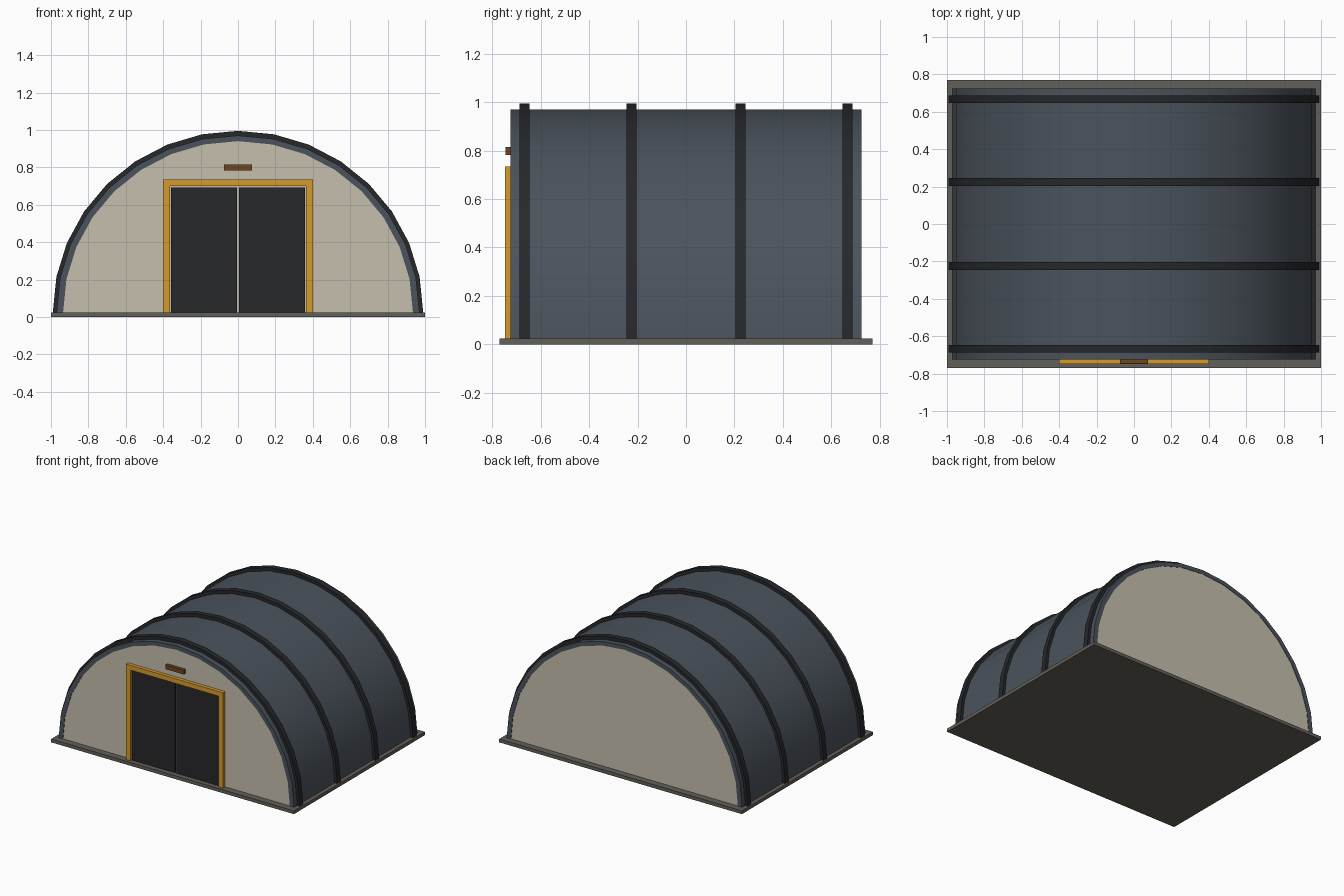
import bpy, bmesh, math

if "Cube" in bpy.data.objects:
    bpy.data.objects.remove(bpy.data.objects["Cube"])

BASE = 0.025      # top of the slab, springing line of the arches
SEGS = 16         # facets around each half arch


def material(name, rgb):
    m = bpy.data.materials.new(name)
    m.diffuse_color = (*rgb, 1)
    m.use_nodes = True
    m.node_tree.nodes["Principled BSDF"].inputs["Base Color"].default_value = m.diffuse_color
    return m


STEEL = material("blue_grey_steel", (0.07, 0.086, 0.107))
DARK = material("dark_steel", (0.02, 0.021, 0.024))
WALL = material("cream_wall", (0.56, 0.52, 0.42))
GOLD = material("yellow_paint", (0.67, 0.33, 0.025))
BROWN = material("brown_sign", (0.156, 0.058, 0.014))
STONE = material("concrete", (0.122, 0.115, 0.10))


def finish(name, bm, mat, smooth=False):
    bmesh.ops.recalc_face_normals(bm, faces=bm.faces)
    me = bpy.data.meshes.new(name)
    bm.to_mesh(me)
    bm.free()
    me.materials.append(mat)
    ob = bpy.data.objects.new(name, me)
    bpy.context.collection.objects.link(ob)
    if smooth:
        bpy.ops.object.select_all(action='DESELECT')
        ob.select_set(True)
        bpy.context.view_layer.objects.active = ob
        bpy.ops.object.shade_smooth_by_angle(angle=math.radians(30))
    return ob


def box(name, x, y, z, mat):
    bm = bmesh.new()
    bmesh.ops.create_cube(bm, size=1)
    for v in bm.verts:
        v.co = [r[0] + (c + 0.5) * (r[1] - r[0]) for c, r in zip(v.co, (x, y, z))]
    return finish(name, bm, mat)


def arc(rx, rz):
    return [(rx * math.cos(math.pi * i / SEGS), BASE + rz * math.sin(math.pi * i / SEGS))
            for i in range(SEGS + 1)]


def arch_band(name, outer, inner, y0, y1, mat):
    """Half ring of rectangular section running from y0 to y1."""
    bm = bmesh.new()
    rings = []
    for (xo, zo), (xi, zi) in zip(arc(*outer), arc(*inner)):
        rings.append([bm.verts.new(p) for p in
                      ((xo, y0, zo), (xo, y1, zo), (xi, y1, zi), (xi, y0, zi))])
    for a, b in zip(rings, rings[1:]):
        for k in range(4):
            n = (k + 1) % 4
            bm.faces.new((a[k], a[n], b[n], b[k]))
    bm.faces.new(rings[0])
    bm.faces.new(rings[-1])
    return finish(name, bm, mat, True)


def end_wall(name, y0, y1):
    """Half disc closing one end of the vault."""
    bm = bmesh.new()
    face = bm.faces.new([bm.verts.new((x, y0, z)) for x, z in arc(0.94, 0.92)])
    ext = bmesh.ops.extrude_face_region(bm, geom=[face], use_keep_orig=True)
    for v in ext["geom"]:
        if isinstance(v, bmesh.types.BMVert):
            v.co.y = y1
    return finish(name, bm, WALL)


# Slab and vaulted roof
box("floor_slab", (-1, 1), (-0.77, 0.77), (0, BASE), STONE)
arch_band("roof_shell", (0.97, 0.945), (0.935, 0.915), -0.725, 0.725, STEEL)

# Ribs over the roof
for i, y in enumerate((-0.667, -0.225, 0.225, 0.667)):
    arch_band(f"roof_rib_{i + 1}", (0.99, 0.97), (0.955, 0.93), y - 0.021, y + 0.021, DARK)

# End walls
end_wall("front_wall", -0.722, -0.70)
end_wall("back_wall", 0.70, 0.722)

# Door frame, sliding doors and sign
for side, s in (("left", -1), ("right", 1)):
    box(f"door_post_{side}", sorted((s * 0.4, s * 0.363)), (-0.748, -0.715), (BASE, 0.70), GOLD)
    box(f"door_{side}", sorted((s * 0.006, s * 0.358)), (-0.734, -0.715), (BASE, 0.692), DARK)
box("door_lintel", (-0.4, 0.4), (-0.748, -0.715), (0.70, 0.735), GOLD)
box("sign_board", (-0.075, 0.075), (-0.745, -0.715), (0.783, 0.815), BROWN)
